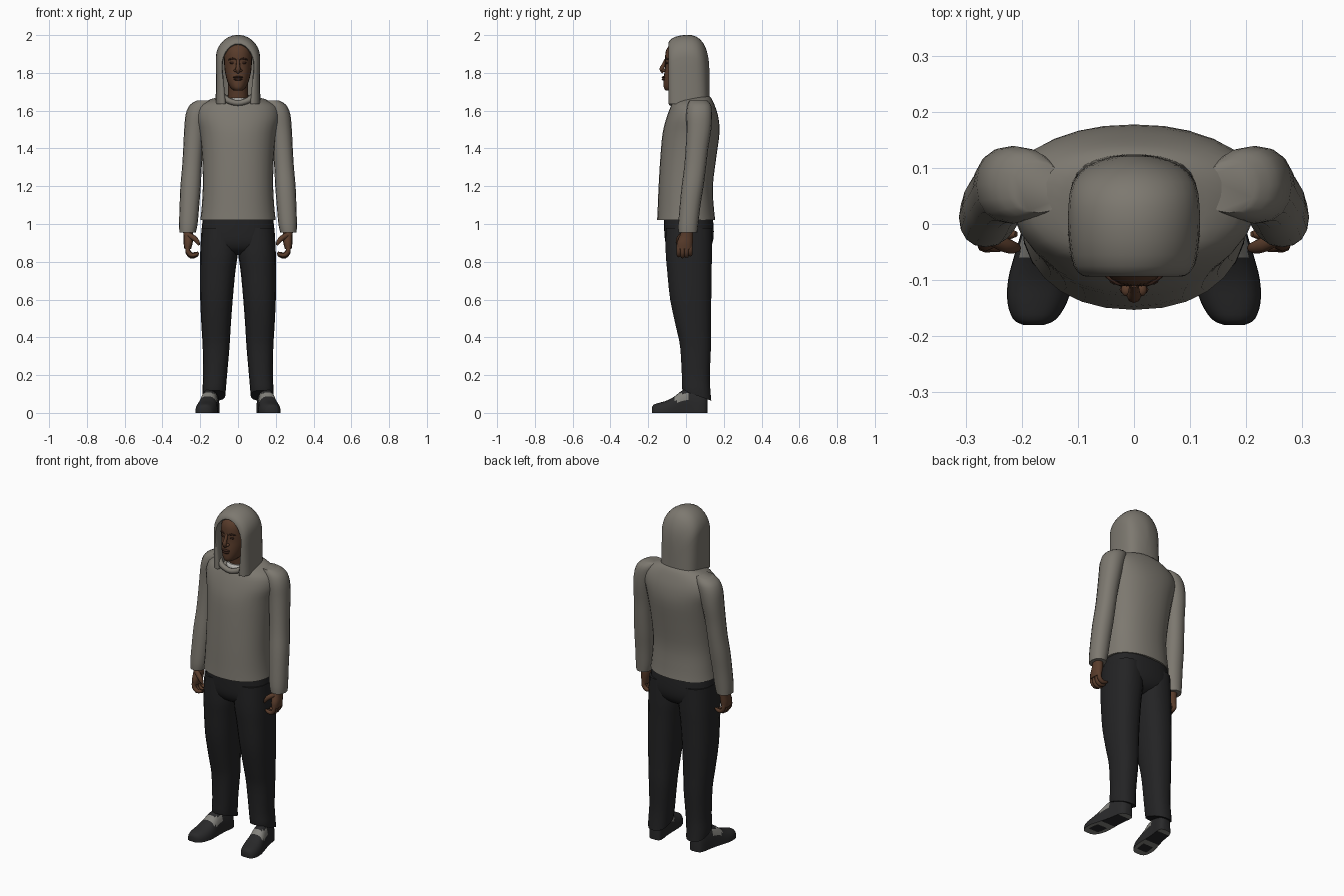
import bpy, bmesh, math
from mathutils import Vector

if "Cube" in bpy.data.objects:
    bpy.data.objects.remove(bpy.data.objects["Cube"])


def mat(name, r, g, b):
    m = bpy.data.materials.new(name)
    m.diffuse_color = (r, g, b, 1)
    m.use_nodes = True
    m.node_tree.nodes["Principled BSDF"].inputs["Base Color"].default_value = m.diffuse_color
    return m


CLOTH = mat("warm grey cloth", 0.205, 0.190, 0.162)
DENIM = mat("black trousers", 0.017, 0.017, 0.018)
SKIN = mat("brown skin", 0.100, 0.045, 0.024)
DARK = mat("dark brown", 0.045, 0.019, 0.012)
SHOE = mat("shoe black", 0.022, 0.022, 0.023)
PANEL = mat("shoe grey", 0.230, 0.225, 0.205)
WHITE = mat("white shirt", 0.550, 0.540, 0.510)


def smooth_path(rows, sub):
    """Catmull-Rom interpolation of number tuples."""
    out = []
    for i in range(len(rows) - 1):
        a, b, c, d = (rows[max(i - 1, 0)], rows[i], rows[i + 1],
                      rows[min(i + 2, len(rows) - 1)])
        for s in range(sub):
            t = s / sub
            out.append(tuple(0.5 * (2 * q + (r - p) * t + (2 * p - 5 * q + 4 * r - w) * t * t
                                    + (3 * q - p - 3 * r + w) * t ** 3)
                             for p, q, r, w in zip(a, b, c, d)))
    out.append(tuple(rows[-1]))
    return out


def finish(bm, name, mats, mirror=False, rule=None, angle=50):
    bmesh.ops.recalc_face_normals(bm, faces=bm.faces[:])
    me = bpy.data.meshes.new(name)
    if rule:
        for f in bm.faces:
            f.material_index = rule(f.calc_center_median(), f.normal)
    bm.to_mesh(me)
    bm.free()
    for m in mats:
        me.materials.append(m)
    ob = bpy.data.objects.new(name, me)
    bpy.context.collection.objects.link(ob)
    bpy.ops.object.select_all(action='DESELECT')
    ob.select_set(True)
    bpy.context.view_layer.objects.active = ob
    bpy.ops.object.shade_smooth_by_angle(angle=math.radians(angle))
    if mirror:
        md = ob.modifiers.new("mirror", 'MIRROR')
        md.use_mirror_merge = False
    return ob


def skin(rings, name, mats, closed=True, caps=(True, True), **kw):
    """Join successive point rings with quads."""
    bm = bmesh.new()
    vs = [[bm.verts.new(p) for p in r] for r in rings]
    n = len(vs[0])
    for a, b in zip(vs, vs[1:]):
        for i in range(n if closed else n - 1):
            j = (i + 1) % n
            bm.faces.new((a[i], a[j], b[j], b[i]))
    for use, r in zip(caps, (vs[0], vs[-1])):
        if use:
            bm.faces.new(r)
    return finish(bm, name, mats, **kw)


def spow(v, e):
    return math.copysign(abs(v) ** e, v)


def R(z, cx, hx, yf, yb, ym=None, tilt=0.0):
    return (z, cx, hx, yf, (yf + yb) / 2 if ym is None else ym, yb, tilt)


def loft(name, rows, mats, n=20, exp=2.2, sub=3, **kw):
    """Stack of horizontal rounded sections, front and back half sized apart."""
    rings = []
    for z, cx, hx, yf, ym, yb, tilt in smooth_path(rows, sub):
        ring = []
        for i in range(n):
            a = 2 * math.pi * i / n
            s = spow(math.sin(a), 2 / exp)
            y = ym + s * ((yb - ym) if s > 0 else (ym - yf))
            ring.append((cx + hx * spow(math.cos(a), 2 / exp), y, z + tilt * (y - (yf + yb) / 2)))
        rings.append(ring)
    return skin(rings, name, mats, **kw)


def tube(name, rows, mats, n=8, sub=2, **kw):
    """Round tube along (x, y, z, radius) rows."""
    rows = smooth_path(rows, sub)
    pts = [Vector(r[:3]) for r in rows]
    rings = []
    for i, p in enumerate(pts):
        t = (pts[min(i + 1, len(pts) - 1)] - pts[max(i - 1, 0)]).normalized()
        u = t.cross(Vector((0, 1, 0.01))).normalized()
        v = t.cross(u)
        rings.append([p + rows[i][3] * (u * math.cos(k * 2 * math.pi / n)
                                        + v * math.sin(k * 2 * math.pi / n)) for k in range(n)])
    return skin(rings, name, mats, **kw)


def blob(name, c, r, mats, **kw):
    bm = bmesh.new()
    bmesh.ops.create_uvsphere(bm, u_segments=12, v_segments=8, radius=1)
    for v in bm.verts:
        v.co = Vector(c) + Vector(v.co[k] * r[k] for k in range(3))
    return finish(bm, name, mats, **kw)


# Sweater body, wider at the back than across the chest
loft("sweater_body", [
    R(1.02, 0, .200, -.153, .155, .01), R(1.08, 0, .193, -.150, .148, .01),
    R(1.20, 0, .186, -.145, .142, .01), R(1.35, 0, .190, -.136, .160, .03),
    R(1.48, 0, .203, -.124, .177, .05), R(1.56, 0, .222, -.104, .172, .06),
    R(1.62, 0, .208, -.082, .155, .06), R(1.655, 0, .150, -.072, .133, .05, .12),
    R(1.665, 0, .095, -.066, .110, .03, .22)], [CLOTH], n=28)

# Sleeves
sleeve = [(1.655, .170, .065, .045, .045), (1.63, .195, .070, .060, .062),
          (1.58, .214, .070, .063, .069), (1.50, .228, .068, .057, .066),
          (1.40, .237, .058, .053, .060), (1.30, .244, .048, .052, .058),
          (1.20, .251, .035, .054, .058), (1.10, .257, .022, .052, .055),
          (1.00, .263, .012, .049, .053), (.955, .267, .010, .043, .050)]
loft("sleeve", [R(z, x, rx, y - ry, y + ry) for z, x, y, rx, ry in sleeve], [CLOTH],
     n=16, mirror=True)

# Hands: palm, curled fingers, thumb
palm = [(.970, .266, .008, .026, .030), (.935, .262, .002, .026, .036),
        (.900, .264, -.006, .024, .042), (.868, .266, -.008, .018, .041)]
loft("palm", [R(z, x, rx, y - ry, y + ry) for z, x, y, rx, ry in palm], [SKIN],
     n=12, mirror=True)
for i, (y, dz) in enumerate(((-.038, .006), (-.018, 0), (.003, .002), (.023, .01))):
    tube("finger_%d" % (i + 1), [
        (.266, y, .885, .012), (.266, y, .850 + dz, .0125), (.248, y, .829 + dz, .012),
        (.224, y, .832 + dz, .010), (.210, y, .840 + dz, .005)], [SKIN], mirror=True)
tube("thumb", [(.262, -.020, .942, .014), (.232, -.036, .925, .014),
               (.214, -.042, .905, .011), (.206, -.043, .888, .005)], [SKIN], mirror=True)

# Trousers
loft("trouser_seat", [
    R(1.06, 0, .183, -.118, .140), R(.96, 0, .193, -.115, .147),
    R(.90, 0, .190, -.108, .140), R(.86, 0, .140, -.085, .115),
    R(.835, 0, .060, -.040, .070)], [DENIM], n=28, exp=2.5)
leg = [(.98, .004, .193, -.108, .138), (.85, .001, .200, -.109, .139),
       (.75, .014, .201, -.101, .137), (.60, .028, .200, -.085, .135),
       (.45, .039, .193, -.053, .133), (.35, .045, .187, -.032, .133),
       (.20, .058, .184, -.023, .127)]
loft("trouser_leg", [R(z, (a + b) / 2, (b - a) / 2, f, k) for z, a, b, f, k in leg]
     + [R(.13, .126, .062, -.022, .130, tilt=-.15), R(.092, .127, .060, -.020, .135, tilt=-.36)],
     [DENIM], n=18, exp=2.4, mirror=True)

# Shoes: sections along the foot, flat underneath, toes turned out
shoe = [(-.180, .018, .030), (-.170, .038, .044), (-.140, .053, .054), (-.100, .058, .066),
        (-.060, .054, .088), (-.020, .048, .118), (.030, .043, .130), (.080, .042, .125),
        (.105, .035, .118), (.115, .018, .100)]
rings = []
for y, hw, h in smooth_path(shoe, 3):
    cx = .135 + (.11 - y) * .15
    ring = [(cx + hw * spow(math.cos(math.pi * k / 14), .8), y,
             h * max(0.0, math.sin(math.pi * k / 14)) ** .75) for k in range(15)]
    ring += [(cx + hw * s, y, 0) for s in (-.6, -.2, .2, .6)]
    rings.append(ring)


def shoe_colour(c, nrm):
    if c.z < .002:  # sole: dark pads on a grey base
        pad = -.145 < c.y < -.075 or -.035 < c.y < .085
        return 0 if pad and abs(c.x - (.135 + (.11 - c.y) * .15)) < .04 else 1
    return 1 if -.062 < c.y < .012 and .058 < c.z < .104 else 0


skin(rings, "shoe", [SHOE, PANEL], mirror=True, rule=shoe_colour)

# Neck, undershirt collar and head
loft("neck", [R(1.62, 0, .056, -.040, .070), R(1.68, 0, .052, -.048, .070),
              R(1.76, 0, .052, -.060, .070)], [SKIN], n=16)
loft("undershirt_collar", [R(1.62, 0, .068, -.062, .080), R(1.655, 0, .064, -.060, .078),
                           R(1.668, 0, .057, -.054, .074)], [WHITE], n=20)
loft("head", [
    R(1.706, 0, .020, -.105, -.020), R(1.720, 0, .039, -.117, .030),
    R(1.750, 0, .055, -.119, .060), R(1.790, 0, .066, -.116, .080),
    R(1.830, 0, .072, -.111, .090), R(1.880, 0, .074, -.111, .095),
    R(1.920, 0, .071, -.105, .090), R(1.950, 0, .058, -.083, .075),
    R(1.965, 0, .028, -.040, .040)], [SKIN], n=24)

# Face
tube("nose", [(0, -.106, 1.872, .008), (0, -.119, 1.842, .010), (0, -.128, 1.820, .013),
              (0, -.118, 1.804, .011)], [SKIN])
blob("nostril", (.013, -.117, 1.813), (.010, .012, .008), [SKIN], mirror=True)
blob("upper_lip", (0, -.117, 1.777), (.026, .012, .006), [DARK])
blob("lower_lip", (0, -.117, 1.766), (.023, .012, .007), [DARK])
blob("eye", (.030, -.1005, 1.853), (.014, .008, .006), [DARK], mirror=True)
tube("eyebrow", [(.012, -.108, 1.871, .003), (.030, -.104, 1.876, .005),
                 (.051, -.091, 1.869, .003)], [DARK], mirror=True)

# Hood: arches from the inner lining around the rim and over to the back
hood = [(-.020, .086, .075, 1.955), (-.085, .082, .065, 1.950), (-.092, .092, .085, 1.962),
        (-.075, .107, .108, 1.982), (-.030, .115, .117, 1.998), (.030, .117, .117, 2.0),
        (.075, .108, .110, 1.978), (.105, .080, .090, 1.930), (.120, .040, .050, 1.870),
        (.124, .012, .020, 1.800)]
arches = []
for y, hw, hb, top in smooth_path(hood, 2):
    zm = top - .12
    side = [(hb + (hw - hb) * k / 5, 1.635 + (zm - 1.635) * k / 5) for k in range(5)]
    arch = [(hw * math.cos(math.pi * k / 14), zm + .12 * math.sin(math.pi * k / 14))
            for k in range(15)]
    outline = side + arch + [(-x, z) for x, z in reversed(side)]
    arches.append([(x, y, z) for x, z in outline])
skin(arches, "hood", [CLOTH], closed=False, caps=(False, True), angle=70)
tube("hood_neckline", [(-.085, -.058, 1.680, .018), (-.055, -.072, 1.655, .016),
                       (0, -.078, 1.640, .015), (.055, -.072, 1.655, .016),
                       (.085, -.058, 1.680, .018)], [CLOTH], n=10, sub=3)
